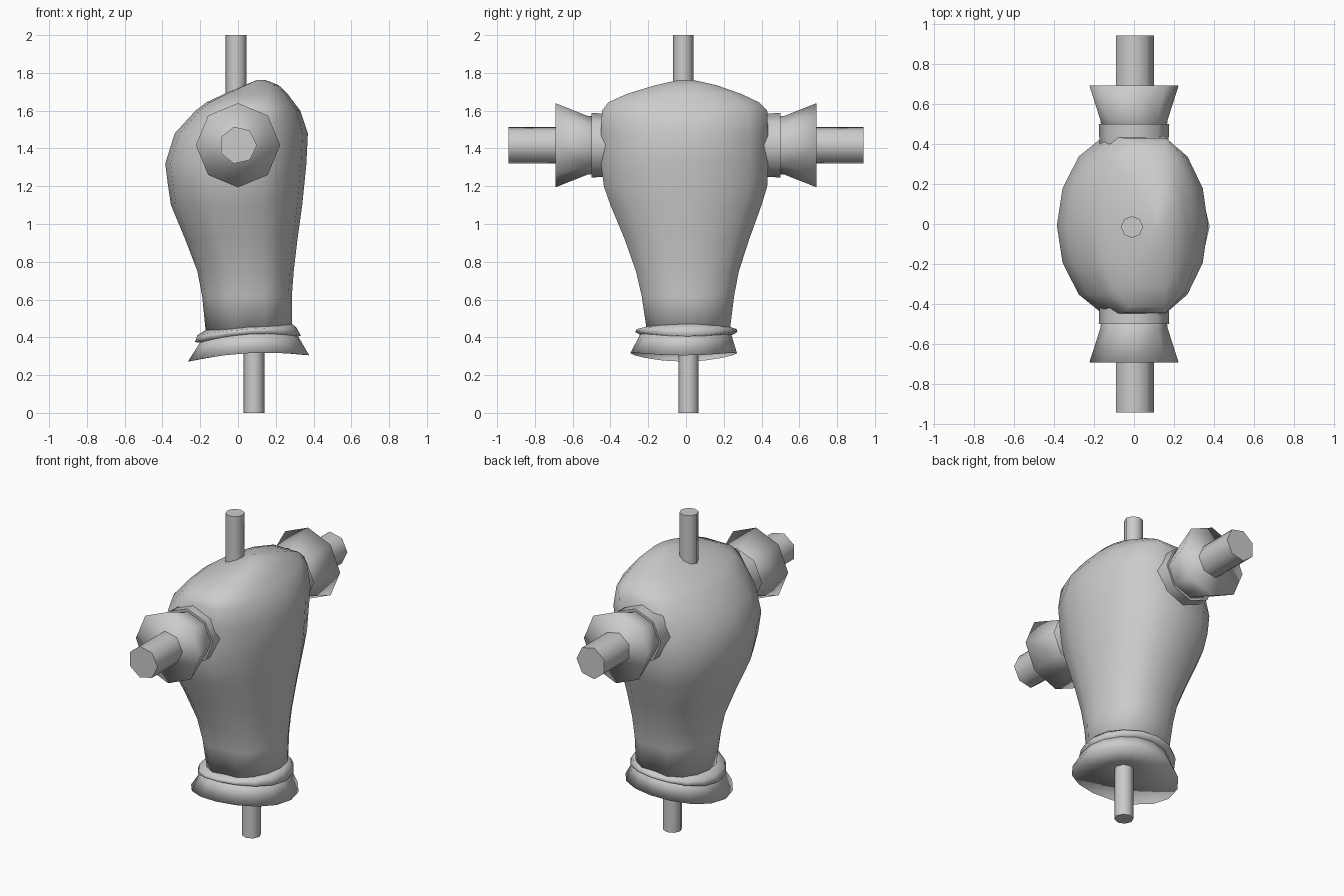
import bpy, bmesh
from math import sin, cos, pi

if "Cube" in bpy.data.objects:
    bpy.data.objects.remove(bpy.data.objects["Cube"])


def loft(name, rings, smooth=True):
    """Skin a stack of equal-sized point rings and cap both ends."""
    bm = bmesh.new()
    vs = [[bm.verts.new(p) for p in ring] for ring in rings]
    n = len(vs[0])
    for a, b in zip(vs, vs[1:]):
        for i in range(n):
            j = (i + 1) % n
            bm.faces.new((a[i], a[j], b[j], b[i]))
    bm.faces.new(vs[0])
    bm.faces.new(vs[-1])
    bmesh.ops.recalc_face_normals(bm, faces=bm.faces)
    me = bpy.data.meshes.new(name)
    bm.to_mesh(me)
    bm.free()
    ob = bpy.data.objects.new(name, me)
    bpy.context.collection.objects.link(ob)
    bpy.ops.object.select_all(action='DESELECT')
    bpy.context.view_layer.objects.active = ob
    ob.select_set(True)
    if smooth:
        bpy.ops.object.shade_smooth()
    else:
        bpy.ops.object.shade_smooth_by_angle(angle=pi / 3)
    return ob


def oval(z, x0, x1, y0, y1, n=16, bulge=1.1, slope=0.0, saddle=0.0):
    """Oval ring between x and y limits, flattened at the y ends when bulge > 1."""
    pts = []
    for k in range(n):
        a = 2 * pi * k / n
        s = max(-1, min(1, bulge * sin(a)))
        pts.append(((x0 + x1) / 2 + (x1 - x0) / 2 * cos(a),
                    (y0 + y1) / 2 + (y1 - y0) / 2 * s,
                    z + slope * cos(a) - saddle * cos(2 * a)))
    return pts


def disc_y(y, r, n, rx=None, x=0.0, z=1.417):
    """Ring in the xz plane, used for the parts along the arm axis."""
    return [(x + (rx or r) * cos(2 * pi * k / n), y, z + r * sin(2 * pi * k / n))
            for k in range(n)]


# torso: narrow waist, broad shoulders, hump behind the neck
body = [(0.42, -0.17, 0.285, -0.205, 0.23), (0.62, -0.19, 0.285, -0.235, 0.255),
        (0.75, -0.215, 0.295, -0.265, 0.28), (0.92, -0.28, 0.315, -0.325, 0.335),
        (1.10, -0.355, 0.34, -0.40, 0.40), (1.20, -0.37, 0.35, -0.435, 0.43),
        (1.32, -0.385, 0.362, -0.45, 0.435), (1.48, -0.335, 0.37, -0.45, 0.435),
        (1.60, -0.225, 0.33, -0.445, 0.43), (1.645, -0.165, 0.295, -0.41, 0.385),
        (1.69, -0.07, 0.262, -0.31, 0.29), (1.735, 0.035, 0.215, -0.16, 0.16),
        (1.762, 0.10, 0.145, -0.04, 0.04)]
loft("torso", [oval(*r) for r in body])

# waist band and flared hem, both slightly tilted
loft("waist_band", [
    oval(0.395, -0.17, 0.29, -0.22, 0.225, bulge=1, slope=0.015, saddle=0.012),
    oval(0.41, -0.228, 0.333, -0.268, 0.272, bulge=1, slope=0.017, saddle=0.018),
    oval(0.437, -0.215, 0.31, -0.262, 0.268, bulge=1, slope=0.02, saddle=0.006),
    oval(0.455, -0.17, 0.288, -0.21, 0.235, bulge=1, slope=0.015, saddle=0.0)])
loft("waist_hem", [
    oval(0.43, -0.175, 0.295, -0.235, 0.235, bulge=1, slope=0.015),
    oval(0.302, -0.265, 0.377, -0.295, 0.27, bulge=1, slope=0.0165, saddle=0.014),
    oval(0.325, 0.02, 0.15, -0.05, 0.075, bulge=1)])

# neck and waist posts
for name, x, y, z0, z1 in (("neck_post", -0.01, -0.015, 1.6, 2.0),
                           ("waist_post", 0.085, 0.013, 0.0, 0.36)):
    loft(name, [oval(z, x - 0.055, x + 0.055, y - 0.054, y + 0.054, n=8, bulge=1)
                for z in (z0, z1)], smooth=False)

# arm parts on both sides
for side, s in (("front", -1), ("back", 1)):
    loft(side + "_arm_collar", [disc_y(s * 0.40, 0.168, 8, 0.172),
                                disc_y(s * 0.50, 0.17, 8, 0.176)], smooth=False)
    loft(side + "_arm_cuff", [disc_y(s * 0.46, 0.15, 8, 0.16),
                              disc_y(s * 0.52, 0.155, 8, 0.168),
                              disc_y(s * 0.692, 0.223, 8)])
    loft(side + "_arm_post", [disc_y(s * 0.60, 0.1, 7), disc_y(s * 0.94, 0.1, 7)],
         smooth=False)
